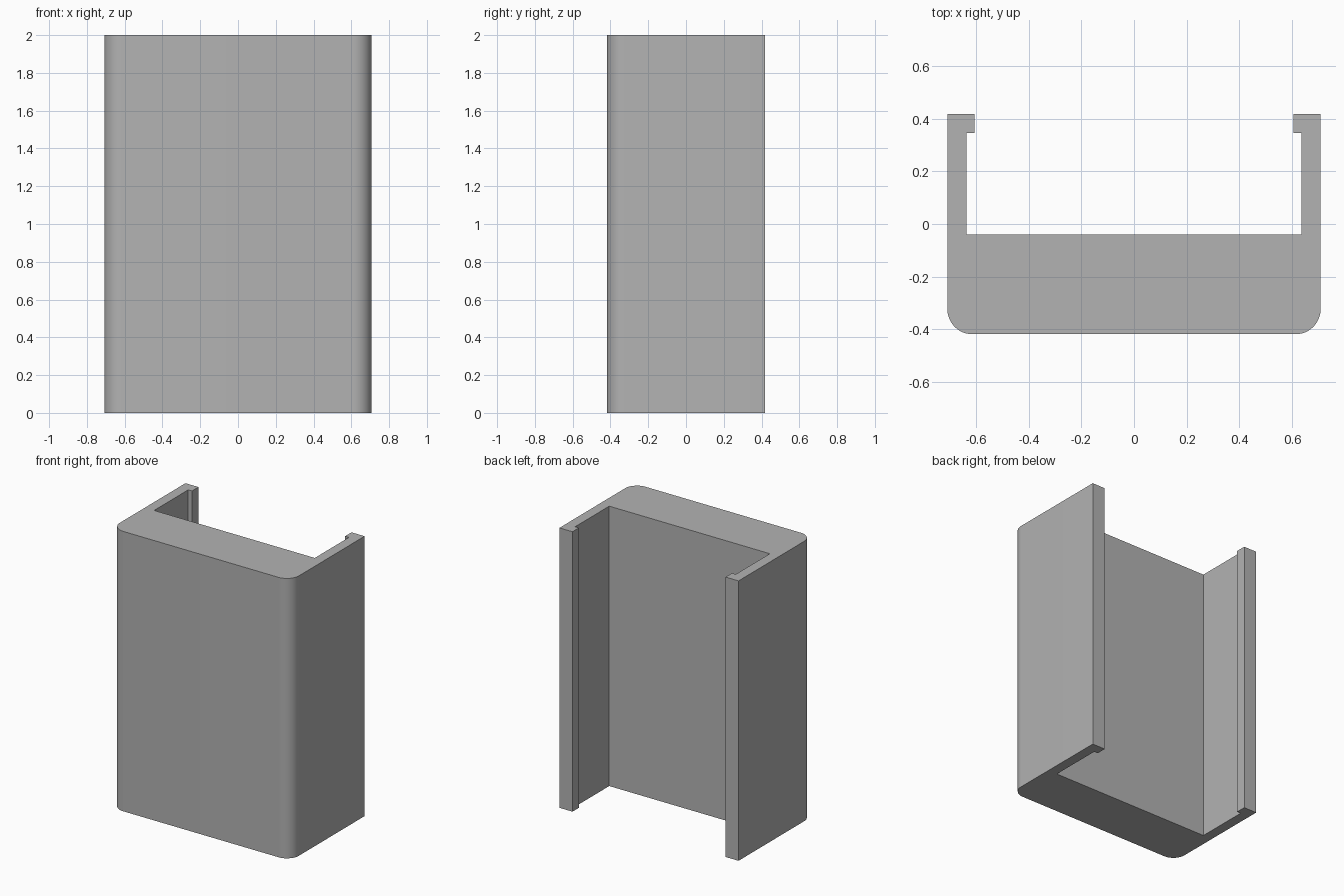
import bpy
import bmesh
from math import sin, cos, pi, radians

cube = bpy.data.objects.get("Cube")
if cube:
    bpy.data.objects.remove(cube, do_unlink=True)

HEIGHT = 2.0
HALF_W, HALF_D = 0.708, 0.418   # outer half width and half depth
WALL_X, LIP_X = 0.635, 0.605    # inner faces of side wall and lip
FLOOR_Y, LIP_Y = -0.04, 0.345   # back of thick front, underside of lip
RADIUS, STEPS = 0.095, 12       # rounded front corners

grey = bpy.data.materials.new("plain grey")
grey.use_nodes = True
colour = (0.45, 0.45, 0.45, 1)
grey.diffuse_color = colour
grey.node_tree.nodes["Principled BSDF"].inputs["Base Color"].default_value = colour

# Left half of the channel profile, from inside floor round to the front
half = [(WALL_X, FLOOR_Y), (WALL_X, LIP_Y), (LIP_X, LIP_Y),
        (LIP_X, HALF_D), (HALF_W, HALF_D)]
for i in range(STEPS + 1):
    a = pi / 2 * i / STEPS
    half.append((HALF_W - RADIUS + RADIUS * cos(a),
                 -HALF_D + RADIUS - RADIUS * sin(a)))
profile = half + [(-x, y) for x, y in reversed(half)]

# Extrude the mirrored profile to full height
bm = bmesh.new()
base = bm.faces.new([bm.verts.new((x, y, 0)) for x, y in profile])
result = bmesh.ops.extrude_face_region(bm, geom=[base], use_keep_orig=True)
top = [v for v in result["geom"] if isinstance(v, bmesh.types.BMVert)]
bmesh.ops.translate(bm, verts=top, vec=(0, 0, HEIGHT))
bmesh.ops.recalc_face_normals(bm, faces=bm.faces)

mesh = bpy.data.meshes.new("lipped_channel")
bm.to_mesh(mesh)
bm.free()
mesh.materials.append(grey)
channel = bpy.data.objects.new("lipped_channel", mesh)
bpy.context.collection.objects.link(channel)

# Smooth corners, crisp edges elsewhere
bpy.ops.object.select_all(action="DESELECT")
channel.select_set(True)
bpy.context.view_layer.objects.active = channel
bpy.ops.object.shade_smooth_by_angle(angle=radians(30))
